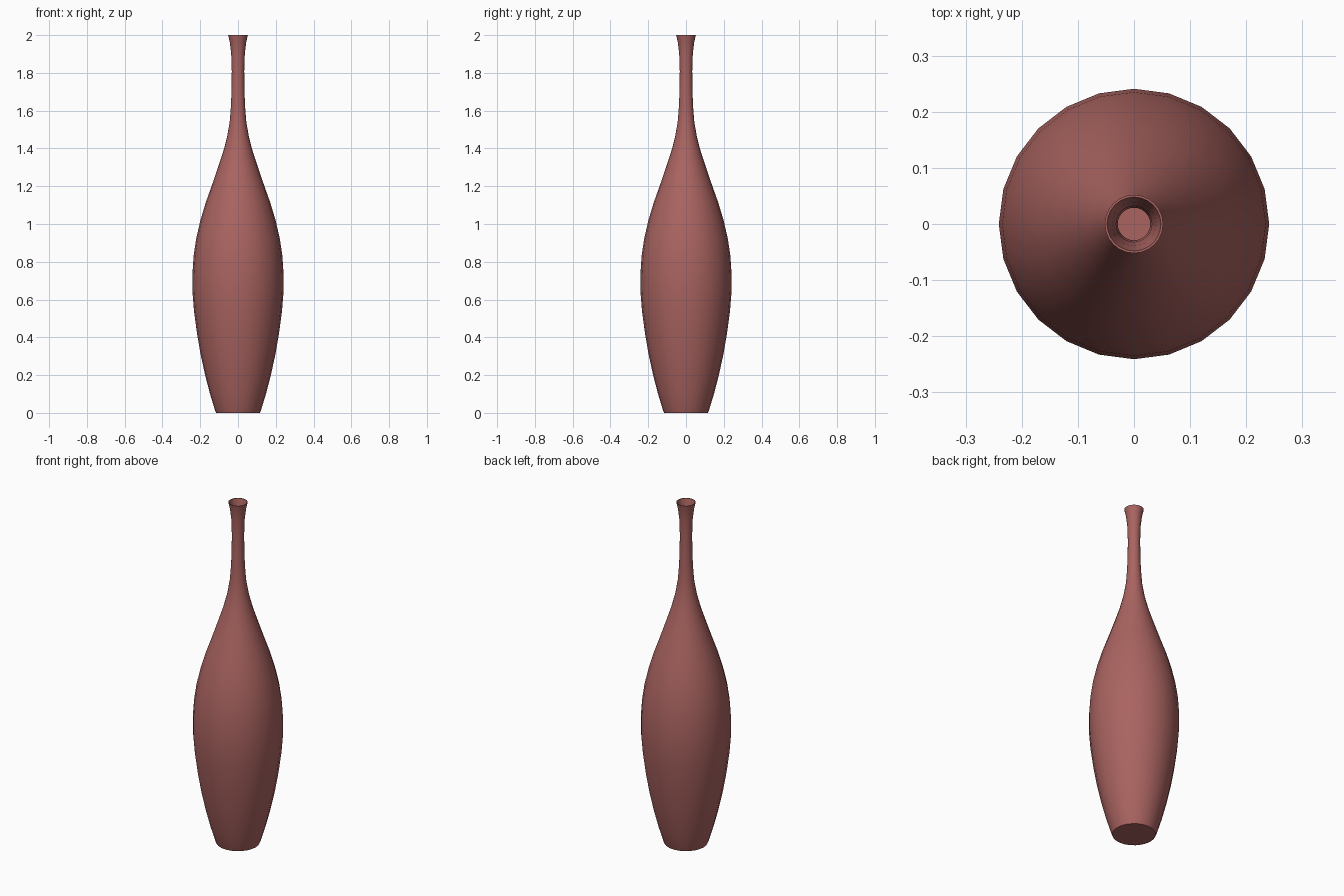
import bpy, bmesh, math

if "Cube" in bpy.data.objects:
    bpy.data.objects.remove(bpy.data.objects["Cube"])

SIDES = 24
WALL = 0.004

# outer silhouette: (radius, height)
outer = [(0.116, 0.0), (0.121, 0.012), (0.148, 0.1), (0.174, 0.2), (0.198, 0.31),
         (0.217, 0.42), (0.233, 0.54), (0.241, 0.64), (0.241, 0.74), (0.235, 0.83),
         (0.222, 0.92), (0.199, 1.02), (0.172, 1.11), (0.140, 1.20), (0.109, 1.29),
         (0.079, 1.38), (0.058, 1.46), (0.044, 1.54), (0.037, 1.63), (0.034, 1.72),
         (0.033, 1.81), (0.036, 1.90), (0.043, 1.96), (0.052, 2.0)]
# thin inner wall, running from the lip back down to the inside floor
inner = [(r - WALL, max(z, 0.008)) for r, z in reversed(outer[1:])]

bm = bmesh.new()
rings = []
for r, z in outer + inner:
    rings.append([bm.verts.new((r * math.cos(2 * math.pi * i / SIDES),
                                r * math.sin(2 * math.pi * i / SIDES), z))
                  for i in range(SIDES)])
for a, b in zip(rings, rings[1:]):
    for i in range(SIDES):
        j = (i + 1) % SIDES
        bm.faces.new((a[i], a[j], b[j], b[i]))
bm.faces.new(list(reversed(rings[0])))   # underside
bm.faces.new(rings[-1])                  # inside floor
bmesh.ops.recalc_face_normals(bm, faces=bm.faces)

mesh = bpy.data.meshes.new("vase")
bm.to_mesh(mesh)
bm.free()
vase = bpy.data.objects.new("vase", mesh)
bpy.context.collection.objects.link(vase)

clay = bpy.data.materials.new("dusty red clay")
clay.diffuse_color = (0.40, 0.127, 0.118, 1)
clay.use_nodes = True
clay.node_tree.nodes["Principled BSDF"].inputs["Base Color"].default_value = clay.diffuse_color
mesh.materials.append(clay)

# smooth body, crisp lip and base
bpy.context.view_layer.objects.active = vase
vase.select_set(True)
bpy.ops.object.shade_smooth_by_angle(angle=math.radians(35))
